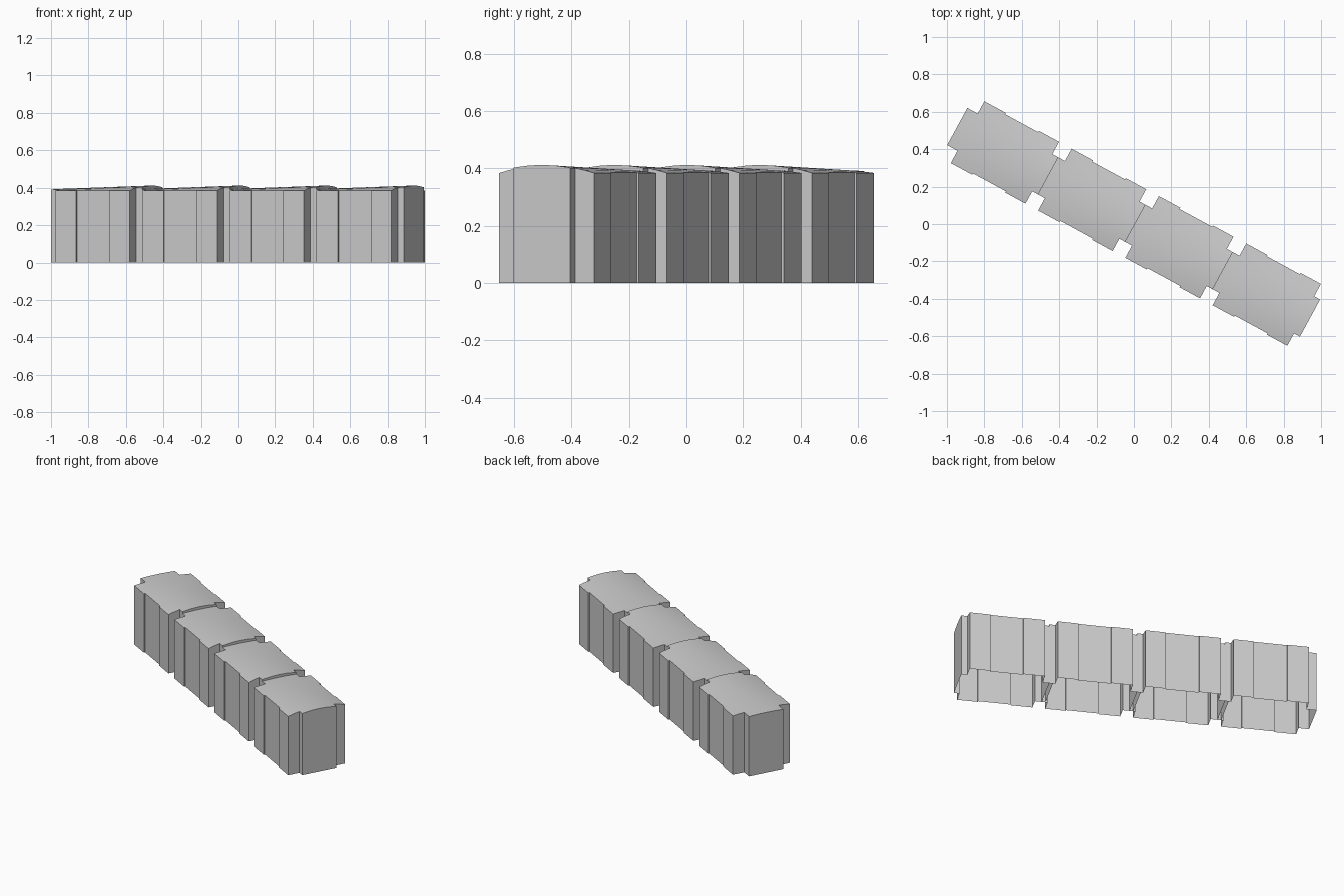
import bpy, bmesh, math
from mathutils import Matrix, Vector

if "Cube" in bpy.data.objects:
    bpy.data.objects.remove(bpy.data.objects["Cube"])

ANGLE = math.radians(-28.5)   # direction the row runs
PITCH = 0.531                 # spacing of the blocks
LEN, HALF = 0.454, 0.188      # body length and half width
NECK = 0.113                  # half width of the end necks
NECK_A, NECK_B = -0.063, LEN + 0.036
EAVE = 0.384

# half outline of one block (along the row, across the row)
side = [(NECK_A, NECK), (0, NECK), (0, HALF),
        (0.13, HALF), (0.13, HALF - 0.008),
        (0.33, HALF - 0.008), (0.33, HALF),
        (LEN, HALF), (LEN, NECK), (NECK_B, NECK)]


def roof_height(u, v):
    """Arched roof that rises gently towards the far end."""
    t = (u - NECK_A) / (NECK_B - NECK_A)
    return EAVE + (0.010 + 0.018 * t) * (1 - (v / HALF) ** 2)


def block(name, start):
    bm = bmesh.new()
    outline = side + [(u, -v) for u, v in reversed(side)]
    bm.faces.new([bm.verts.new((u, v, 0)) for u, v in outline])
    # cut the roof into strips so that it can arch
    cuts = [((0, v, 0), (0, 1, 0)) for v in (-0.15, -0.1, -0.05, 0, 0.05, 0.1, 0.15)]
    cuts += [((u, 0, 0), (1, 0, 0)) for u in (0.005, 0.23, LEN - 0.005)]
    for co, no in cuts:
        bmesh.ops.bisect_plane(bm, geom=bm.verts[:] + bm.edges[:] + bm.faces[:],
                               plane_co=co, plane_no=no)
    for v in bm.verts:
        v.co.z = roof_height(v.co.x, v.co.y)
    # walls, open underneath
    rim = [e for e in bm.edges if e.is_boundary]
    new = bmesh.ops.extrude_edge_only(bm, edges=rim)["geom"]
    for v in new:
        if isinstance(v, bmesh.types.BMVert):
            v.co.z = 0
    bmesh.ops.recalc_face_normals(bm, faces=bm.faces)
    top = max(bm.faces, key=lambda f: f.calc_center_median().z)
    if top.normal.z < 0:
        bmesh.ops.reverse_faces(bm, faces=bm.faces)
    bm.transform(Matrix.Rotation(ANGLE, 4, 'Z') @ Matrix.Translation(Vector((start, 0.007, 0))))
    mesh = bpy.data.meshes.new(name)
    bm.to_mesh(mesh)
    bm.free()
    ob = bpy.data.objects.new(name, mesh)
    bpy.context.collection.objects.link(ob)
    bpy.context.view_layer.objects.active = ob
    ob.select_set(True)
    bpy.ops.object.shade_smooth_by_angle(angle=math.radians(30))
    ob.select_set(False)


# row of four linked wall blocks
for i in range(4):
    block(f"wall_block_{i + 1}", -1.016 + i * PITCH)
